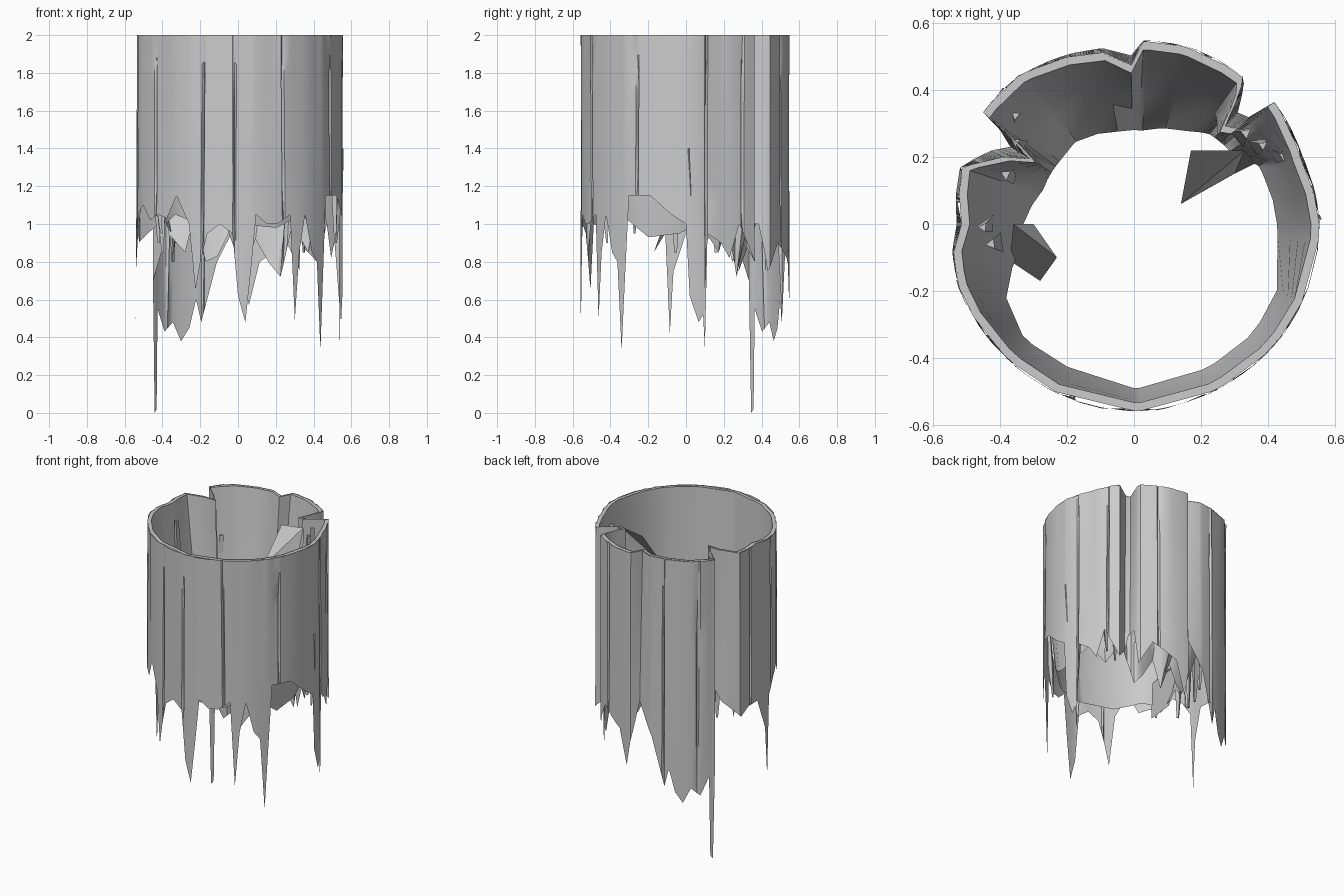
import bpy, math, random
from mathutils import Vector

if "Cube" in bpy.data.objects:
    bpy.data.objects.remove(bpy.data.objects["Cube"])

random.seed(4)
TOP = 2.0

# lower edge of the bark: (angle in degrees, height), 0 = +x, 90 = back
EDGE = [(-180, .95), (-173, .75), (-171, .42), (-168.5, .95), (-162, 1.05), (-155, 1.1), (-147, 1.02),
        (-140, 1.05), (-133, 1.03), (-126, 1.15), (-118, 1.0), (-114, .65), (-111, .8), (-107, .95),
        (-100, 1.0), (-93, .95), (-90, .62), (-86, .48), (-83, .75), (-80, 1.05), (-74, 1.0), (-68, 1.0),
        (-60, 1.05), (-57, .49), (-54, .85), (-50, 1.05), (-45, .85), (-41, .8), (-38, .33), (-35.5, .75),
        (-33, 1.15), (-20, 1.15), (-8, 1.05), (0, 1.0), (2, .62), (7, .48), (9.5, .52), (10.5, .34),
        (12, .95), (20, .9), (25, .82), (31, 1.0), (36, .9), (41, .8), (46, 1.0), (50, 1.0), (53, .75),
        (62, .9), (70, .85), (78, .8), (84, .57), (88, .8), (91, 1.0), (102, .8), (111, .48), (114, .6),
        (118, .45), (123, .38), (128, .48), (134, .43), (139.5, .55), (140.3, .02), (142, .0), (143.5, .7),
        (147, 1.1), (152, 1.0), (158, .95), (163, .9), (170, .95), (180, .95)]
# plan outline of the bark: (angle, radius)
PLAN = [(-180, .515), (-171, .545), (-160, .555), (-130, .55), (-88, .558), (-60, .55), (-38, .553),
        (0, .553), (22, .535), (41, .555), (43, .42), (47, .40), (52, .52), (54, .545), (75, .55), (87, .545),
        (91, .475), (100, .52), (128, .56), (143.5, .56), (145, .45), (148, .37), (153, .44),
        (162, .54), (170, .53), (180, .515)]
# lower end of the inner wood: (angle, radius, height)
CORE = [(-180, .33, 1.0), (-165, .36, .95), (-150, .44, 1.0), (-135, .47, 1.05), (-115, .47, 1.0),
        (-90, .49, 1.0), (-65, .48, .98), (-45, .48, 1.05), (-25, .47, .93), (-5, .43, .95), (10, .42, 1.0),
        (25, .41, .85), (37, .36, 1.0), (50, .35, .72), (60, .32, .8), (72, .30, .92), (85, .28, .75),
        (100, .28, .95), (112, .29, .83), (125, .3, .8), (140, .29, 1.0), (160, .29, .9), (180, .33, 1.0)]
# vertical splits: (angle, depth, slant in degrees over the height)
SPLITS = [(-165, .03, 3), (-142, .03, -2), (-110, .04, 7), (-92, .025, 2), (-64, .03, -8), (-28, .03, 2),
          (11.2, .04, 1), (33, .04, 3), (66, .03, -3), (110, .025, 2), (132, .02, 2), (172, .04, 3)]


def lerp(table, a, k=1):
    for p, q in zip(table, table[1:]):
        if p[0] <= a <= q[0]:
            return p[k] + (q[k] - p[k]) * (a - p[0]) / (q[0] - p[0])
    return table[-1][k]


def polar(a, r, z):
    t = math.radians(a)
    return (r * math.cos(t), r * math.sin(t), z)


def add(name, verts, faces, smooth=35):
    me = bpy.data.meshes.new(name)
    me.from_pydata(verts, [], faces)
    ob = bpy.data.objects.new(name, me)
    bpy.context.collection.objects.link(ob)
    bpy.context.view_layer.objects.active = ob
    ob.select_set(True)
    if smooth:
        bpy.ops.object.shade_smooth_by_angle(angle=math.radians(smooth))
    ob.select_set(False)
    return ob


def sheet(name, columns, flip=False):
    n, m = len(columns), len(columns[0])
    verts = [v for c in columns for v in c]
    faces = []
    for i in range(n):
        j = (i + 1) % n
        for k in range(m - 1):
            f = (i * m + k, j * m + k, j * m + k + 1, i * m + k + 1)
            faces.append(f[::-1] if flip else f)
    return add(name, verts, faces)


# outer bark: a ring of columns hanging down from the flat cut
angles = {a for a, *_ in EDGE[1:]} | {a for a, *_ in PLAN[1:]}
for a, d, s in SPLITS:
    angles |= {a - .9, a, a + .9}
angles = sorted(angles)
ROWS = 8
outer = []
for a in angles:
    base, low = lerp(PLAN, a), lerp(EDGE, a)
    split = next(((d, s) for b, d, s in SPLITS if b == a), (0, 0))
    shift = next((s for b, d, s in SPLITS if abs(b - a) < 1), 0)
    bump = random.uniform(-.006, .004)
    col = []
    for k in range(ROWS + 1):
        t = k / ROWS
        z = low + (TOP - low) * t
        flare = max(0, .555 - base) * .35 * (1 - t)
        groove = split[0] * math.sin(math.pi * min(1, t * 1.1)) if t else 0
        col.append(polar(a + shift * .12 * t, base + flare + bump * t - groove, z))
    outer.append(col)
sheet("outer_bark", outer)

# inner wood: leans inward towards a broken lower end
inner = []
inner_angles = sorted({a for a, *_ in CORE[1:]} | {a for a, *_ in PLAN[1:]})
for a in inner_angles:
    base, rb, zb = lerp(PLAN, a), lerp(CORE, a), lerp(CORE, a, 2)
    rt = base - .025
    rb = min(rb, rt)
    inner.append([polar(a, rb + (rt - rb) * t ** .6, zb + (TOP - zb) * t) for t in (0, .2, .45, .75, 1)])
sheet("inner_wood", inner, True)

# narrow cut rim joining bark and wood
rim = [[polar(a, lerp(PLAN, a) - .025, TOP - .003), polar(a, lerp(PLAN, a), TOP - .003)] for a in inner_angles]
sheet("top_rim", rim, True)


# broken wood fibres crammed in the gaps: tapering three-sided splinters
def splinter(name, a, r, z0, z1, w):
    c0, c1 = Vector(polar(a, r, z0)), Vector(polar(a + random.uniform(-5, 5), r + .03, z1))
    ring = []
    for c, s in ((c0, .25), (c0.lerp(c1, .5), 1), (c1, .5)):
        for i in range(3):
            t = math.radians(a + 120 * i)
            ring.append(c + Vector((math.cos(t), math.sin(t), 0)) * w * s)
    faces = [(k * 3 + i, k * 3 + (i + 1) % 3, k * 3 + 3 + (i + 1) % 3, k * 3 + 3 + i)
             for k in range(2) for i in range(3)]
    add(name, ring, faces + [(2, 1, 0), (6, 7, 8)], 0)


for i, (a, r, z0, z1, w) in enumerate([
        (34, .42, .85, 1.98, .03), (40, .40, .95, 1.9, .035), (29, .46, .9, 1.6, .03), (146, .40, .9, 1.95, .03),
        (140, .45, .8, 1.7, .03), (155, .38, .85, 1.6, .035), (178, .42, .9, 1.9, .03), (-172, .40, .85, 1.6, .035),
        (-146, .49, .95, 1.5, .025), (-55, .51, .9, 1.4, .02), (4, .52, .9, 1.4, .02)]):
    splinter(f"wood_splinter_{i}", a, r, z0, z1, w)

# two loose folded plates jutting into the hollow
add("upper_right_plate", [(.33, .22, 1.97), (.17, .22, 1.95), (.14, .06, 1.72), (.30, .15, 1.62),
                          (.36, .18, 1.9)], [(0, 1, 2), (0, 2, 3), (0, 3, 4)], 0)
add("lower_left_plate", [(-.36, .0, 1.2), (-.30, .0, 1.15), (-.23, -.1, 1.05), (-.28, -.17, .85),
                         (-.37, -.11, .95)], [(0, 1, 2), (0, 2, 4), (2, 3, 4)], 0)
